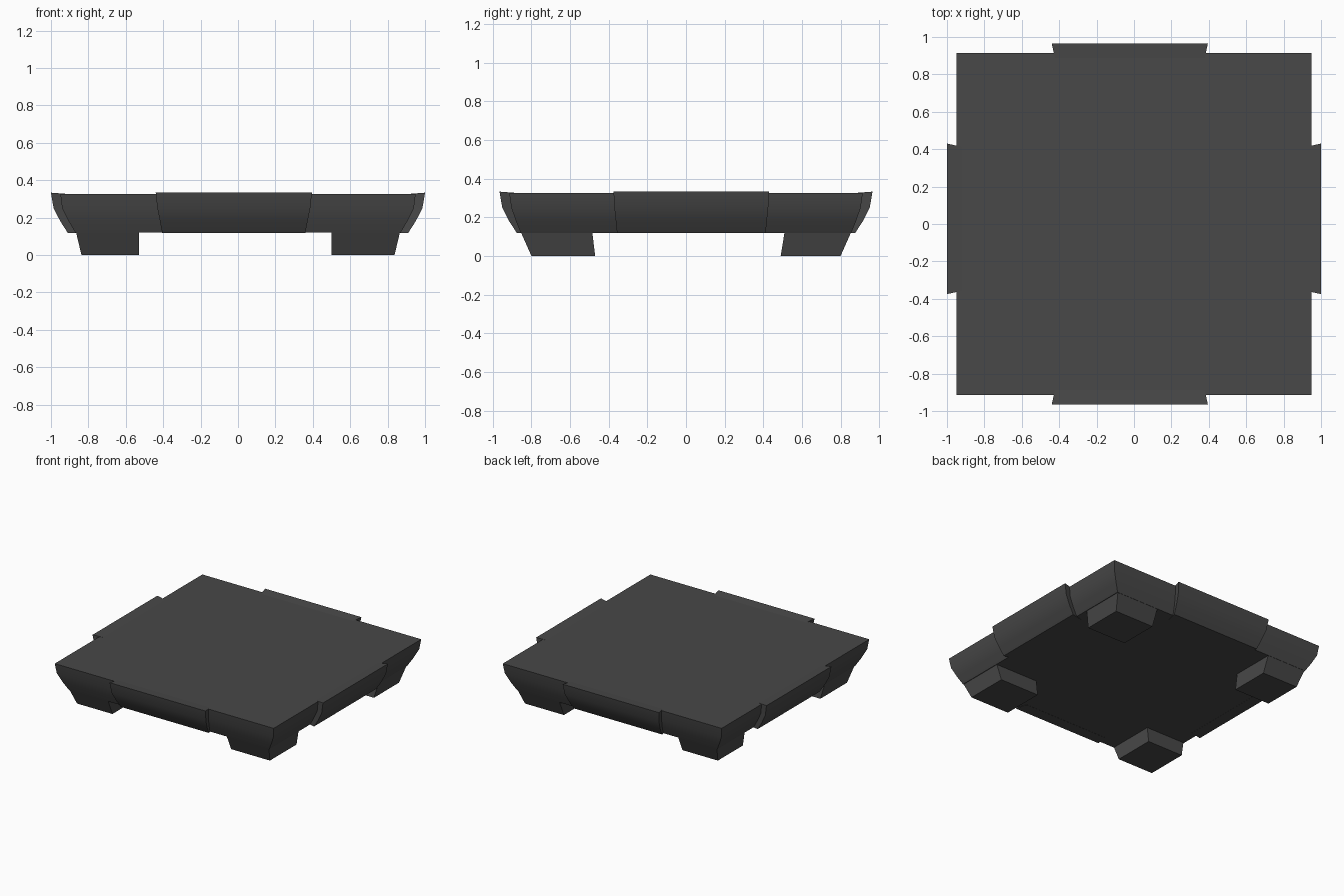
import bpy
import math

old = bpy.data.objects.get("Cube")
if old:
    bpy.data.objects.remove(old, do_unlink=True)

stone = bpy.data.materials.new("dark_grey_stone")
stone.use_nodes = True
grey = (0.065, 0.065, 0.065, 1)
stone.diffuse_color = grey
stone.node_tree.nodes["Principled BSDF"].inputs["Base Color"].default_value = grey


def loft(name, rings):
    """Join four-cornered rings, listed bottom to top, into a closed solid."""
    verts = [p for ring in rings for p in ring]
    faces = [(3, 2, 1, 0)]
    for k in range(len(rings) - 1):
        a, b = 4 * k, 4 * k + 4
        for i in range(4):
            j = (i + 1) % 4
            faces.append((a + i, a + j, b + j, b + i))
    top = 4 * (len(rings) - 1)
    faces.append((top, top + 1, top + 2, top + 3))
    mesh = bpy.data.meshes.new(name)
    mesh.from_pydata(verts, [], faces)
    mesh.materials.append(stone)
    obj = bpy.data.objects.new(name, mesh)
    bpy.context.collection.objects.link(obj)
    bpy.ops.object.select_all(action='DESELECT')
    obj.select_set(True)
    bpy.context.view_layer.objects.active = obj
    bpy.ops.object.shade_smooth_by_angle(angle=math.radians(35))
    return obj


def rect(x0, x1, y0, y1, z):
    return [(x0, y0, z), (x1, y0, z), (x1, y1, z), (x0, y1, z)]


# Slab with sides that curve in towards the bottom
slab_profile = [(0.87, 0.855, 0.12), (0.905, 0.88, 0.18),
                (0.94, 0.904, 0.25), (0.95, 0.915, 0.327)]
loft("slab", [rect(-x, x, -y, y, z) for x, y, z in slab_profile])

# Corner feet
for side, sx, x_in in (("right", -1, 0.53), ("left", 1, 0.50)):
    for end, sy, y_top, y_low in (("front", -1, 0.485, 0.47), ("back", 1, 0.51, 0.49)):
        rings = []
        for x_out, y_in, y_out, z in ((0.837, y_low, 0.80, 0), (0.866, y_top, 0.854, 0.122)):
            xs = sorted((sx * x_in, sx * x_out))
            ys = sorted((sy * y_in, sy * y_out))
            rings.append(rect(*xs, *ys, z))
        loft(f"{end}_{side}_foot", rings)

# Raised edge panels: name, turn, reach, left end, right end, bottom narrowing
panels = [("front", 0, 0.965, -0.44, 0.395, 0.035),
          ("left", 90, 1.0, -0.375, 0.43, 0.018),
          ("back", 180, 0.965, -0.395, 0.44, 0.035),
          ("right", 270, 1.0, -0.43, 0.375, 0.018)]
panel_profile = [(0.09, 0.118, 1), (0.05, 0.18, 0.65),
                 (0.014, 0.25, 0.25), (0, 0.333, 0)]
for name, turn, reach, a, b, narrow in panels:
    rings = []
    for inset, z, amount in panel_profile:
        out, lo, hi = reach - inset, a + narrow * amount, b - narrow * amount
        z_in = min(z, 0.326)
        rings.append([(lo, -out, z), (hi, -out, z),
                      (hi - 0.02, 0.09 - out, z_in), (lo + 0.02, 0.09 - out, z_in)])
    panel = loft(name + "_panel", rings)
    panel.rotation_euler.z = math.radians(turn)
